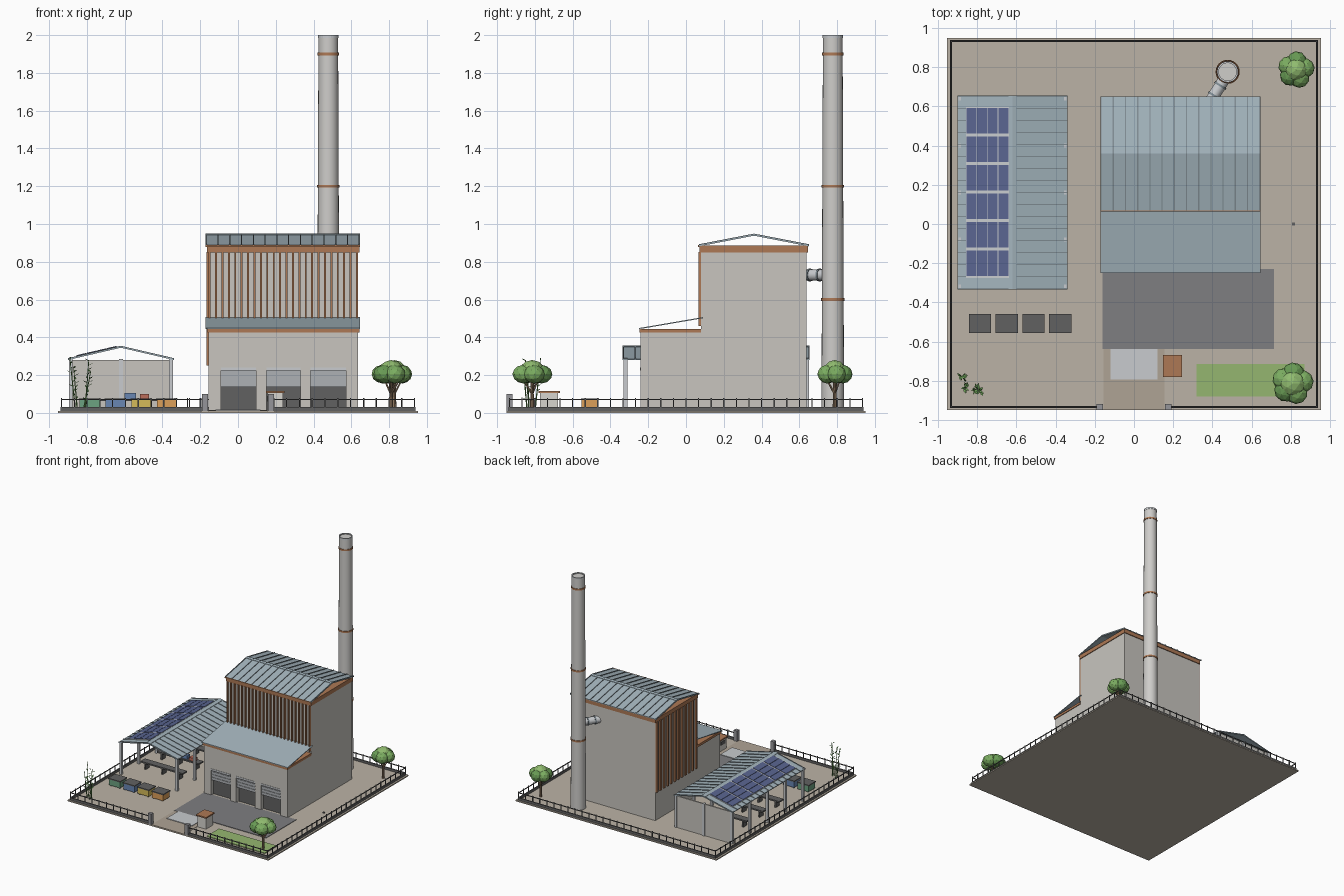
import bpy, bmesh, math, random
from mathutils import Vector, Matrix

if "Cube" in bpy.data.objects:
    bpy.data.objects.remove(bpy.data.objects["Cube"])
random.seed(4)

def mat(name, r, g, b):
    m = bpy.data.materials.new(name)
    m.diffuse_color = (r, g, b, 1)
    m.use_nodes = True
    m.node_tree.nodes["Principled BSDF"].inputs["Base Color"].default_value = m.diffuse_color
    return m

WALL = mat("wall_grey", .58, .56, .52)
ROOF = mat("roof_blue_grey", .37, .46, .51)
SEAM = mat("seam", .22, .27, .30)
BROWN = mat("rust_brown", .42, .19, .09)
GROUND = mat("ground", .50, .45, .38)
ASPH = mat("asphalt", .21, .21, .22)
DARK = mat("dark", .12, .12, .12)
STEEL = mat("steel", .58, .60, .62)
PANEL = mat("solar_blue", .10, .13, .28)
GRASS = mat("grass", .30, .47, .16)
LEAF = [mat("leaf_%d" % i, *c) for i, c in enumerate([(.14, .33, .09), (.20, .42, .12), (.28, .50, .16)])]
TRUNK = mat("trunk", .28, .19, .12)

def finish(name, bm, m=None):
    bmesh.ops.recalc_face_normals(bm, faces=bm.faces)
    me = bpy.data.meshes.new(name)
    bm.to_mesh(me)
    bm.free()
    o = bpy.data.objects.new(name, me)
    bpy.context.collection.objects.link(o)
    if m:
        me.materials.append(m)
    return o

def boxes(name, items, m=None):
    """items: (x0, x1, y0, y1, z0, z1)"""
    bm = bmesh.new()
    for x0, x1, y0, y1, z0, z1 in items:
        M = Matrix.Translation(((x0+x1)/2, (y0+y1)/2, (z0+z1)/2)) @ Matrix.Diagonal((x1-x0, y1-y0, z1-z0, 1))
        bmesh.ops.create_cube(bm, size=1, matrix=M)
    return finish(name, bm, m)

def sheets(name, profile, spans, t, axis, m):
    """Bent plate: profile of (u, z) extruded along axis over each span."""
    bm = bmesh.new()
    for a0, a1 in spans:
        rings = []
        for u, z in profile:
            q = [(a0, z), (a1, z), (a1, z+t), (a0, z+t)]
            rings.append([bm.verts.new((a, u, h) if axis == 'X' else (u, a, h)) for a, h in q])
        for r, s in zip(rings, rings[1:]):
            for i in range(4):
                bm.faces.new((r[i], r[(i+1) % 4], s[(i+1) % 4], s[i]))
        bm.faces.new(rings[0])
        bm.faces.new(rings[-1])
    return finish(name, bm, m)

def lift(profile, d):
    return [(u, z+d) for u, z in profile]

def rods(name, items, m=None, seg=8, smooth=False):
    """items: (start, end, r1, r2)"""
    bm = bmesh.new()
    for a, b, r1, r2 in items:
        a, b = Vector(a), Vector(b)
        d = b-a
        M = Matrix.Translation((a+b)/2) @ d.to_track_quat('Z', 'Y').to_matrix().to_4x4()
        bmesh.ops.create_cone(bm, cap_ends=True, segments=seg, radius1=r1, radius2=r2, depth=d.length, matrix=M)
    o = finish(name, bm, m)
    if smooth:
        bpy.ops.object.select_all(action='DESELECT')
        o.select_set(True)
        bpy.context.view_layer.objects.active = o
        bpy.ops.object.shade_smooth_by_angle()
    return o

# site slab and paving
G = .01
boxes("site_slab", [(-.954, .954, -.95, .95, 0, G)], GROUND)
boxes("asphalt_yard", [(-.16, .715, -.638, -.23, .004, .014)], ASPH)
boxes("driveway", [(-.155, .155, -.95, -.638, .004, .013)], mat("drive", .43, .37, .30))
boxes("weighbridge", [(-.12, .12, -.795, -.638, .005, .018)], STEEL)
boxes("grass_strip", [(.32, .87, -.88, -.715, .004, .016)], GRASS)
boxes("ground_drain", [(.806, .822, -.008, .008, .005, .016)], DARK)

# perimeter fence with gate piers
F = .934
runs = [((-F, -F), (-.19, -F)), ((.19, -F), (F, -F)), ((F, -F), (F, F)), ((F, F), (-F, F)), ((-F, F), (-F, -F))]
rails, posts = [], []
for (ax, ay), (bx, by) in runs:
    for z0, z1, w in ((G, .03, .005), (.068, .074, .003)):
        rails.append((min(ax, bx)-w, max(ax, bx)+w, min(ay, by)-w, max(ay, by)+w, z0, z1))
    n = round(math.hypot(bx-ax, by-ay)/.067)
    for i in range(n+1):
        x, y = ax+(bx-ax)*i/n, ay+(by-ay)*i/n
        posts.append((x-.003, x+.003, y-.003, y+.003, G, .08))
boxes("fence_rails", rails, DARK)
boxes("fence_posts", posts, DARK)
boxes("gate_piers", [(s*.175-.016, s*.175+.016, -.95, -.918, G, .10) for s in (-1, 1)], mat("pier", .3, .3, .32))

# main hall
boxes("main_hall", [(-.155, .636, .08, .638, .005, .86)], WALL)
boxes("hall_top_band", [(-.163, .642, .072, .645, .85, .885)], BROWN)
boxes("front_fins", [(x-.005, x+.005, .066, .085, .46, .852) for x in [-.15+i*.0339 for i in range(24)]], BROWN)
boxes("side_fins", [(-.168, -.15, y-.009, y+.009, .25, .852) for y in [.09+i*.0485 for i in range(12)]], BROWN)
hall = [(.07, .882), (.36, .938), (.65, .882)]
sheets("hall_roof", hall, [(-.172, .646)], .006, 'X', ROOF)
sheets("hall_roof_seams", lift(hall, .006), [(x-.003, x+.003) for x in [-.168+i*.0623 for i in range(14)]], .005, 'X', SEAM)
sheets("hall_ridge_cap", [(.345, .9425), (.36, .9455), (.375, .9425)], [(-.172, .646)], .003, 'X', ROOF)
boxes("hall_gutter", [(-.172, .646, .064, .072, .878, .888)], BROWN)

# front annex with recessed roller doors
annex = boxes("front_annex", [(-.155, .636, -.24, .082, .005, .43)], WALL)
doors = [(-.09, .095), (.15, .33), (.385, .572)]
cut = boxes("door_cutter", [(a, b, -.3, -.20, -.02, .24) for a, b in doors])
cut.hide_render = True
mod = annex.modifiers.new("doors", 'BOOLEAN')
mod.object = cut
mod.solver = 'EXACT'
bpy.context.view_layer.objects.active = annex
bpy.ops.object.modifier_apply(modifier="doors")
bpy.data.objects.remove(cut)
boxes("door_openings", [(a, b, -.204, -.198, G, .24) for a, b in doors], DARK)
boxes("door_shutters", [(a, b, -.228-.004*(i % 2), -.21, .138+i*.0125, .1505+i*.0125)
                        for a, b in doors for i in range(7)], mat("shutter", .42, .44, .46))
boxes("shutter_boxes", [(a, b, -.243, -.205, .225, .24) for a, b in doors], STEEL)
boxes("annex_band", [(-.162, .642, -.247, .08, .425, .445)], BROWN)
sheets("annex_roof", [(-.25, .443), (.09, .501)], [(-.172, .646)], .006, 'X', ROOF)

# chimney and flue duct
C = (.478, .777)
rods("chimney", [((*C, .005), (*C, 1.992), .06, .052)], mat("concrete", .62, .61, .59), 24, True)
rods("chimney_bands", [((*C, z-.007), (*C, z+.007), .064-.004*z, .064-.004*z) for z in (.6, 1.2, 1.9)], BROWN, 24, True)
bm = bmesh.new()
loops = []
for r, z in ((.054, 1.985), (.054, 2), (.045, 2), (.045, 1.985)):
    loops.append([bm.verts.new((C[0]+r*math.cos(k*math.pi/12), C[1]+r*math.sin(k*math.pi/12), z)) for k in range(24)])
for j in range(4):
    a, b = loops[j], loops[(j+1) % 4]
    for k in range(24):
        bm.faces.new((a[k], a[(k+1) % 24], b[(k+1) % 24], b[k]))
finish("chimney_rim", bm, STEEL)
d0, d1 = Vector((.385, .62, .73)), Vector((.478, .765, .73))
rods("flue_duct", [(d0, d1, .03, .03)], STEEL, 16, True)
rods("duct_flanges", [(d0.lerp(d1, t-.03), d0.lerp(d1, t+.03), .034, .034) for t in (.25, .6)], SEAM, 16, True)

# open shed
boxes("shed_posts", [(x-.01, x+.01, y-.01, y+.01, .005, .29) for x in (-.885, -.355)
                     for y in (-.32, -.08, .16, .40, .64)], STEEL)
boxes("shed_centre_post", [(-.63, -.61, .628, .652, .005, .285)], STEEL)
boxes("shed_back_wall", [(-.88, -.36, .632, .644, .005, .28)], WALL)
shed = [(-.90, .28), (-.62, .345), (-.34, .28)]
sheets("shed_roof", shed, [(-.335, .655)], .006, 'Y', ROOF)
sheets("shed_seams", lift(shed, .006), [(y-.003, y+.003) for y in [-.33+i*.0613 for i in range(17)]], .004, 'Y', SEAM)
sheets("shed_ridge_cap", [(-.64, .348), (-.62, .3525), (-.60, .348)], [(-.335, .655)], .003, 'Y', ROOF)
slope = lambda x: .28 + (x+.90)*.065/.28
ys = [.527-i*.1455 for i in range(6)]
sheets("panel_frames", [(x, slope(x)+.008) for x in (-.857, -.638)], [(-.275, .597)], .004, 'Y', STEEL)
for k in range(4):
    x0 = -.855+k*.054
    sheets("solar_cells_%d" % k, [(x, slope(x)+.011) for x in (x0, x0+.051)], [(y-.066, y+.066) for y in ys], .004, 'Y', PANEL)

# sorting benches under the shed
tops, legs = [], []
for y in (-.12, .10, .32):
    tops.append((-.82, -.42, y-.03, y+.03, .062, .074))
    legs += [(x-.006, x+.006, y-.025, y+.025, G, .064) for x in (-.78, -.62, -.46)]
boxes("bench_tops", tops, DARK)
boxes("bench_legs", legs, DARK)
BLUE, RED = mat("blue", .14, .24, .45), mat("red", .5, .15, .1)
boxes("blue_crates", [(-.60, -.54, .08, .12, .074, .105)], BLUE)
boxes("red_crates", [(-.52, -.47, .08, .12, .074, .1)], RED)

# recycling bins
for i, m in enumerate([mat("green", .15, .36, .22), BLUE, mat("yellow", .66, .5, .1), mat("orange", .72, .35, .1)]):
    x = -.786+i*.1365
    boxes("bin_body_%d" % i, [(x-.052, x+.052, -.552, -.464, .018, .07)], m)
    boxes("bin_lid_%d" % i, [(x-.057, x+.057, -.556, -.46, .068, .077)], DARK)
    rods("bin_wheels_%d" % i, [((x+sx*.04-.005, y, .018), (x+sx*.04+.005, y, .018), .009, .009)
                               for sx in (-1, 1) for y in (-.54, -.476)], DARK)

# weighbridge kiosk
boxes("kiosk", [(.157, .238, -.773, -.677, .008, .105)], mat("kiosk_wall", .68, .66, .62))
boxes("kiosk_window", [(.154, .16, -.755, -.695, .06, .09)], DARK)
boxes("kiosk_roof", [(.148, .245, -.782, -.668, .105, .116)], BROWN)

# trees
def tree(tag, x, y, s):
    rods("trunk_" + tag, [((x, y, .005), (x, y, .19), .011, .007)] +
         [((x, y, .10), (x+.05*s*math.cos(a), y+.05*s*math.sin(a), .18), .006, .004) for a in (.3, 2.4, 4.5)], TRUNK)
    blobs = [(0, 0, .222, .068)] + [(.05*math.cos(a), .05*math.sin(a), .205, .058) for a in (.2, 1.5, 2.7, 3.9, 5.1)]
    for k, (dx, dy, z, r) in enumerate(blobs):
        bm = bmesh.new()
        M = Matrix.Translation((x+dx*s, y+dy*s, z)) @ Matrix.Rotation(k, 4, 'Z') @ Matrix.Diagonal((r*s, r*s, r*.85, 1))
        bmesh.ops.create_icosphere(bm, subdivisions=2, radius=1, matrix=M)
        finish("canopy_%s_%d" % (tag, k), bm, LEAF[2 if k == 0 else k % 2])
tree("front", .81, -.815, 1.0)
tree("back", .828, .787, .88)

# bamboo clump
stems, bm = [], bmesh.new()
for bx, by, tx, ty, h in ((-.86, -.80, -.89, -.77, .29), (-.85, -.83, -.87, -.84, .24), (-.81, -.83, -.79, -.85, .28), (-.82, -.84, -.78, -.86, .22)):
    a, b = Vector((bx, by, .005)), Vector((tx, ty, h))
    stems.append((a, b, .004, .002))
    for k in range(9):
        p, ang = a.lerp(b, .3+k*.085), random.uniform(0, 6.28)
        d = Vector((math.cos(ang), math.sin(ang), .5))*.028
        w = Vector((-math.sin(ang), math.cos(ang), 0))*.006
        bm.faces.new([bm.verts.new(v) for v in (p, p+d*.5+w, p+d, p+d*.5-w)])
rods("bamboo_stems", stems, LEAF[0], 6)
finish("bamboo_leaves", bm, LEAF[0])
